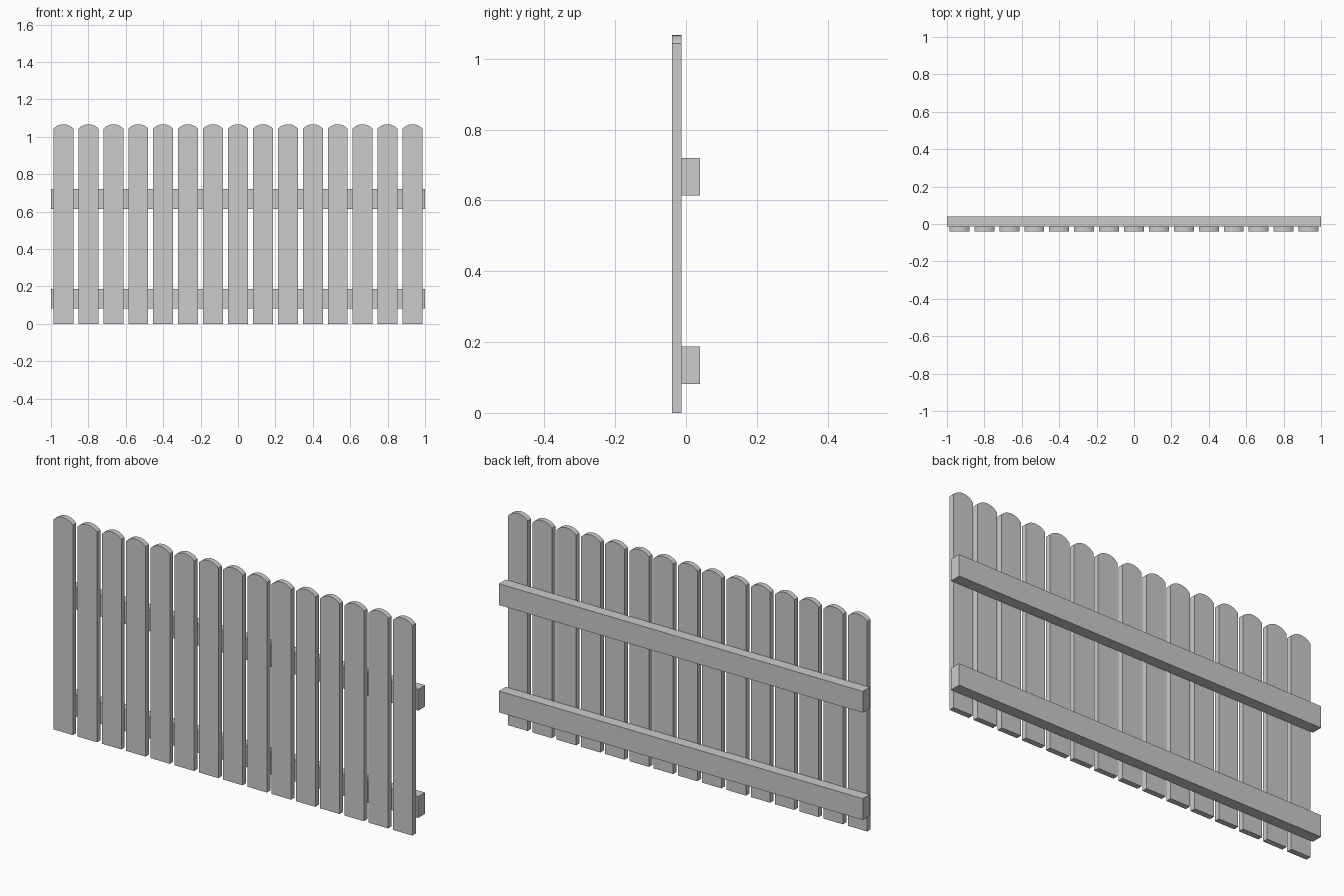
import bpy, bmesh, math

if "Cube" in bpy.data.objects:
    bpy.data.objects.remove(bpy.data.objects["Cube"])

Y_FRONT, Y_JOIN, Y_BACK = -0.04, -0.0133, 0.04
PITCH, HALF_W = 0.1333, 0.0533
SHOULDER, TOP = 1.043, 1.0667


def extrude_profile(name, profile, y0, y1):
    """Solid from an (x, z) outline swept from y0 to y1."""
    bm = bmesh.new()
    face = bm.faces.new([bm.verts.new((x, y0, z)) for x, z in profile])
    res = bmesh.ops.extrude_face_region(bm, geom=[face])
    verts = [v for v in res["geom"] if isinstance(v, bmesh.types.BMVert)]
    bmesh.ops.translate(bm, vec=(0, y1 - y0, 0), verts=verts)
    bmesh.ops.recalc_face_normals(bm, faces=bm.faces)
    mesh = bpy.data.meshes.new(name)
    bm.to_mesh(mesh)
    bm.free()
    obj = bpy.data.objects.new(name, mesh)
    bpy.context.collection.objects.link(obj)
    return obj


# Picket outline: straight sides with a shallow circular arc on top
rise = TOP - SHOULDER
radius = (HALF_W ** 2 + rise ** 2) / (2 * rise)
spread = math.asin(HALF_W / radius)
SEGMENTS = 12
outline = [(-HALF_W, 0), (HALF_W, 0)]
for i in range(SEGMENTS + 1):
    a = spread * (1 - 2 * i / SEGMENTS)
    outline.append((radius * math.sin(a), TOP - radius + radius * math.cos(a)))

# Fifteen pickets sharing one mesh
first = extrude_profile("picket_01", outline, Y_FRONT, Y_JOIN)
bpy.context.view_layer.objects.active = first
first.select_set(True)
bpy.ops.object.shade_smooth_by_angle(angle=math.radians(30))
first.location.x = -7 * PITCH
for i in range(1, 15):
    picket = bpy.data.objects.new(f"picket_{i + 1:02d}", first.data)
    picket.location.x = (i - 7) * PITCH
    bpy.context.collection.objects.link(picket)

# Two horizontal rails behind the pickets
for name, z in (("lower_rail", 0.081), ("upper_rail", 0.614)):
    extrude_profile(name, [(-1, z), (1, z), (1, z + 0.106), (-1, z + 0.106)],
                    Y_JOIN, Y_BACK)
